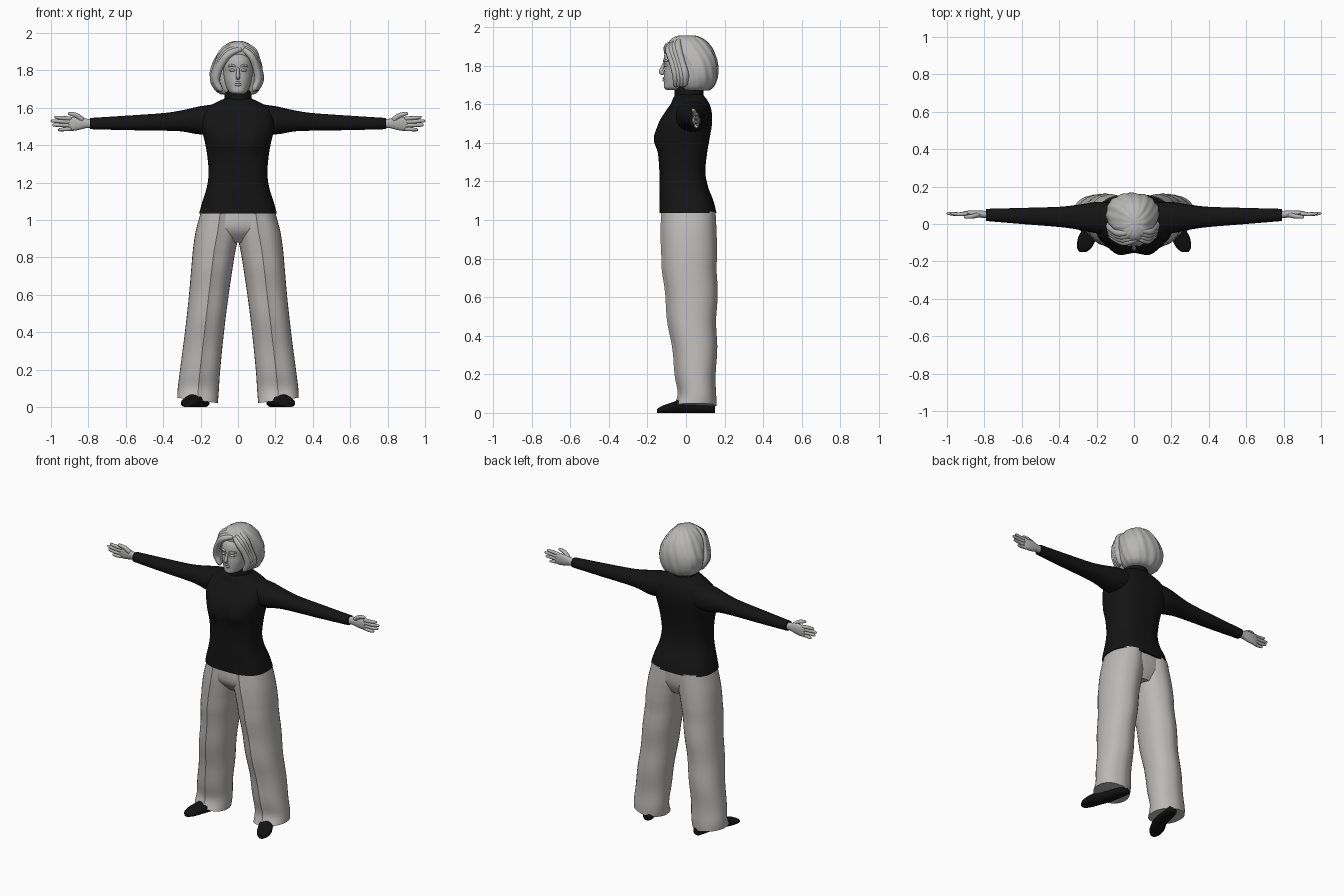
import bpy, bmesh, math
from mathutils import Vector

cube = bpy.data.objects.get("Cube")
if cube:
    bpy.data.objects.remove(cube, do_unlink=True)


def material(name, r, g, b):
    m = bpy.data.materials.new(name)
    m.use_nodes = True
    m.diffuse_color = (r, g, b, 1)
    node = next(n for n in m.node_tree.nodes if n.type == 'BSDF_PRINCIPLED')
    node.inputs["Base Color"].default_value = (r, g, b, 1)
    node.inputs["Roughness"].default_value = 0.8
    return m


BLACK = material("black knit", 0.007, 0.007, 0.007)
SHOE = material("black leather", 0.006, 0.006, 0.007)
CLOTH = material("pale grey cloth", 0.5, 0.49, 0.48)
HAIR = material("grey hair", 0.48, 0.475, 0.47)
SKIN = material("grey skin", 0.46, 0.455, 0.45)


def skin_rings(name, rings, mat, angle=40):
    """Bridge a list of equal point rings into a capped mesh."""
    bm = bmesh.new()
    loops = [[bm.verts.new(p) for p in ring] for ring in rings]
    n = len(loops[0])
    for low, high in zip(loops, loops[1:]):
        for k in range(n):
            j = (k + 1) % n
            bm.faces.new((low[k], low[j], high[j], high[k]))
    bm.faces.new(loops[0])
    bm.faces.new(loops[-1])
    bmesh.ops.recalc_face_normals(bm, faces=bm.faces)
    mesh = bpy.data.meshes.new(name)
    bm.to_mesh(mesh)
    bm.free()
    mesh.materials.append(mat)
    obj = bpy.data.objects.new(name, mesh)
    bpy.context.collection.objects.link(obj)
    bpy.ops.object.select_all(action='DESELECT')
    obj.select_set(True)
    bpy.context.view_layer.objects.active = obj
    bpy.ops.object.shade_smooth_by_angle(angle=math.radians(angle))
    return obj


def smooth_rows(rows, steps):
    """Catmull-Rom interpolation through rows of numbers."""
    out = []
    for i in range(len(rows) - 1):
        quad = [rows[max(i - 1, 0)], rows[i], rows[i + 1], rows[min(i + 2, len(rows) - 1)]]
        for s in range(steps):
            t = s / steps
            out.append([b + t / 2 * (c - a + t * (2 * a - 5 * b + 4 * c - d + t * (3 * (b - c) + d - a)))
                        for a, b, c, d in zip(*quad)])
    return out + [list(rows[-1])]


def loft(name, axis, rows, mat, power=2.2, n=32, side=1, steps=4, tweak=None):
    """Rows hold: place on the axis, then low and high of both other axes."""
    rings = []
    for t, a0, a1, b0, b1 in smooth_rows(rows, steps):
        ring = []
        for k in range(n):
            ang = math.tau * k / n
            c, s = math.cos(ang), math.sin(ang)
            a = (a0 + a1) / 2 + (a1 - a0) / 2 * math.copysign(abs(c) ** (2 / power), c)
            b = (b0 + b1) / 2 + (b1 - b0) / 2 * math.copysign(abs(s) ** (2 / power), s)
            p = Vector({'x': (t, a, b), 'y': (a, t, b), 'z': (a, b, t)}[axis])
            if tweak:
                tweak(p, ang)
            p.x *= side
            ring.append(p)
        rings.append(ring)
    return skin_rings(name, rings, mat)


def tube(name, path, mat, side=1, n=10, flat=1.0):
    """Round tube through rows of x, y, z, radius, with rounded ends."""
    rows = smooth_rows(path, 4)
    pts = [Vector(r[:3]) for r in rows]
    rings = []
    for i, p in enumerate(pts):
        d = (pts[min(i + 1, len(pts) - 1)] - pts[max(i - 1, 0)]).normalized()
        u = d.cross(Vector((0, 1, 0))).normalized()
        v = d.cross(u)
        r = rows[i][3] * (0.45 if i in (0, len(pts) - 1) else 1)
        ring = [p + u * r * math.cos(math.tau * k / n) + v * r * flat * math.sin(math.tau * k / n)
                for k in range(n)]
        for q in ring:
            q.x *= side
        rings.append(ring)
    return skin_rings(name, rings, mat, 60)


# Sweater body with bust
def bust(p, ang):
    if p.y < 0:
        p.y -= 0.02 * math.exp(-((abs(p.x) - 0.08) / 0.05) ** 2 - ((p.z - 1.42) / 0.06) ** 2)


loft("sweater_body", 'z', [
    (1.035, -.208, .208, -.137, .158), (1.1, -.19, .19, -.137, .142), (1.17, -.168, .168, -.138, .115),
    (1.25, -.157, .157, -.138, .1), (1.35, -.165, .165, -.145, .11), (1.42, -.178, .178, -.152, .122),
    (1.5, -.195, .195, -.142, .135), (1.56, -.19, .19, -.108, .133), (1.6, -.165, .165, -.08, .122),
    (1.635, -.105, .105, -.065, .1), (1.65, -.07, .07, -.05, .085)],
    BLACK, power=2.7, n=48, tweak=bust)
loft("rolled_collar", 'z', [
    (1.62, -.082, .082, -.065, .095), (1.645, -.074, .074, -.06, .09), (1.67, -.073, .073, -.06, .09),
    (1.69, -.07, .07, -.056, .086), (1.697, -.062, .062, -.05, .08)], BLACK, power=2)

# Trouser seat
loft("trouser_seat", 'z', [(.88, -.08, .08, -.06, .11), (.95, -.19, .19, -.118, .14),
                           (1.045, -.19, .19, -.118, .145)], CLOTH, power=2.4)


# Pressed creases and the slanted, softly folded hem
def press(p, ang):
    q = ang / (math.pi / 2)
    if abs(q - 3) < 0.01:
        p.y -= 0.01
    elif abs(q - 1) < 0.01:
        p.y += 0.005
    low = max(0, min(1, (0.12 - p.z) / 0.08))
    p.z += 0.13 * (p.x - 0.21) * low
    p.y += 0.004 * math.sin(p.z * 22 + 3 * p.x) * (1 if p.z < 0.8 else 0)


for side, label in ((1, "left"), (-1, "right")):
    loft(label + "_trouser_leg", 'z', [
        (1.045, -.01, .198, -.118, .148), (.95, -.01, .224, -.122, .153), (.88, .004, .236, -.121, .155),
        (.8, .02, .245, -.117, .156), (.6, .05, .262, -.1, .156), (.4, .075, .284, -.074, .154),
        (.2, .095, .31, -.046, .152), (.1, .102, .322, -.034, .15), (.035, .108, .324, -.062, .148)],
        CLOTH, side=side, tweak=press)

    # Shoe, flat on the ground and turned outward
    def ground(p, ang):
        p.z = max(p.z, 0)
    loft(label + "_shoe", 'y', [
        (.15, .17, .205, 0, .03), (.13, .152, .222, 0, .05), (0, .17, .262, 0, .075),
        (-.07, .198, .298, 0, .055), (-.125, .226, .305, 0, .036), (-.15, .255, .29, 0, .02)],
        SHOE, power=2.5, n=24, side=side, tweak=ground)

    # Sleeve from inside the shoulder to the cuff
    loft(label + "_sleeve", 'x', [
        (.1, -.055, .115, 1.47, 1.622), (.2, -.05, .118, 1.458, 1.609), (.3, -.03, .103, 1.474, 1.587),
        (.4, -.016, .092, 1.478, 1.572), (.6, .0, .086, 1.481, 1.558), (.79, .016, .081, 1.486, 1.546)],
        BLACK, n=24, side=side)

    # Hand: palm forward, thumb up
    loft(label + "_palm", 'x', [
        (.77, .03, .07, 1.493, 1.539), (.81, .033, .071, 1.492, 1.542), (.85, .036, .073, 1.482, 1.553),
        (.89, .043, .071, 1.477, 1.551), (.915, .05, .066, 1.485, 1.545)], SKIN, n=16, side=side)
    tips = (("index", .98, 1.549), ("middle", .998, 1.53), ("ring", .99, 1.508), ("little", .962, 1.483))
    for i, (finger, tip, z) in enumerate(tips):
        base = 1.542 - 0.018 * i
        tube(f"{label}_{finger}_finger", [
            (.885, .057, base, .011), ((.89 + tip) / 2, .052, (base + z) / 2, .0105),
            (tip - .006, .056, z, .008), (tip, .056, z, .004)], SKIN, side)
    tube(label + "_thumb", [(.825, .05, 1.53, .014), (.86, .042, 1.558, .013),
                            (.895, .038, 1.568, .01), (.91, .038, 1.569, .005)], SKIN, side)

# Head and neck
loft("head", 'z', [
    (1.674, -.03, .03, -.1, .0), (1.685, -.047, .047, -.113, .03), (1.71, -.062, .062, -.114, .06),
    (1.75, -.074, .074, -.115, .08), (1.79, -.08, .08, -.112, .09), (1.83, -.08, .08, -.116, .09),
    (1.87, -.068, .068, -.106, .08), (1.9, -.04, .04, -.075, .05)], SKIN)
loft("neck", 'z', [(1.64, -.05, .05, -.045, .07), (1.72, -.05, .05, -.05, .07)], SKIN)

# Face details
tube("nose", [(0, -.112, 1.815, .007), (0, -.122, 1.79, .009), (0, -.13, 1.768, .012),
              (0, -.114, 1.757, .01)], SKIN)
for name, z, r in (("upper_lip", 1.735, .006), ("lower_lip", 1.724, .007)):
    tube(name, [(-.026, -.102, z, .003), (0, -.115, z, r), (.026, -.102, z, .003)], SKIN)
for side, label in ((1, "left"), (-1, "right")):
    tube(label + "_eye", [(.016, -.11, 1.8, .004), (.031, -.107, 1.802, .008),
                          (.047, -.098, 1.8, .004)], SKIN, side)
    tube(label + "_brow", [(.012, -.115, 1.82, .005), (.034, -.11, 1.828, .006),
                           (.056, -.092, 1.82, .004)], SKIN, side)


# Bobbed hair with shallow locks
def locks(p, ang):
    wave = 0.0025 * math.sin(15 * ang + 30 * p.z) + 0.0015 * math.sin(8 * ang)
    p.x += wave * math.cos(ang)
    p.y += wave * math.sin(ang)


loft("hair_bob", 'z', [
    (1.672, -.09, .085, -.02, .12), (1.69, -.118, .108, -.035, .142), (1.73, -.14, .127, -.045, .16),
    (1.78, -.149, .133, -.052, .166), (1.83, -.139, .127, -.066, .161), (1.88, -.115, .108, -.09, .142),
    (1.92, -.085, .082, -.088, .112), (1.945, -.052, .054, -.066, .077), (1.957, -.018, .022, -.03, .04)],
    HAIR, n=72, tweak=locks)

# Swept locks framing the face from the side parting
for i in range(4):
    b = 0.016 * i
    tube(f"right_front_lock_{i + 1}", [
        (.025, -.078 + b, 1.915 + b / 2, .012), (-.045 - b / 2, -.098 + b, 1.89 + b / 2, .019),
        (-.094 - b / 3, -.08 + b, 1.825, .02), (-.118 - b / 4, -.058 + b, 1.75, .021),
        (-.088 - b / 3, -.06 + b, 1.688, .012)], HAIR)
    tube(f"left_front_lock_{i + 1}", [
        (.025, -.078 + b, 1.915 + b / 2, .012), (.068 + b / 3, -.09 + b, 1.88 + b / 2, .018),
        (.096 + b / 4, -.07 + b, 1.82, .019), (.107 + b / 4, -.052 + b, 1.75, .02),
        (.08 + b / 3, -.056 + b, 1.69, .012)], HAIR)
